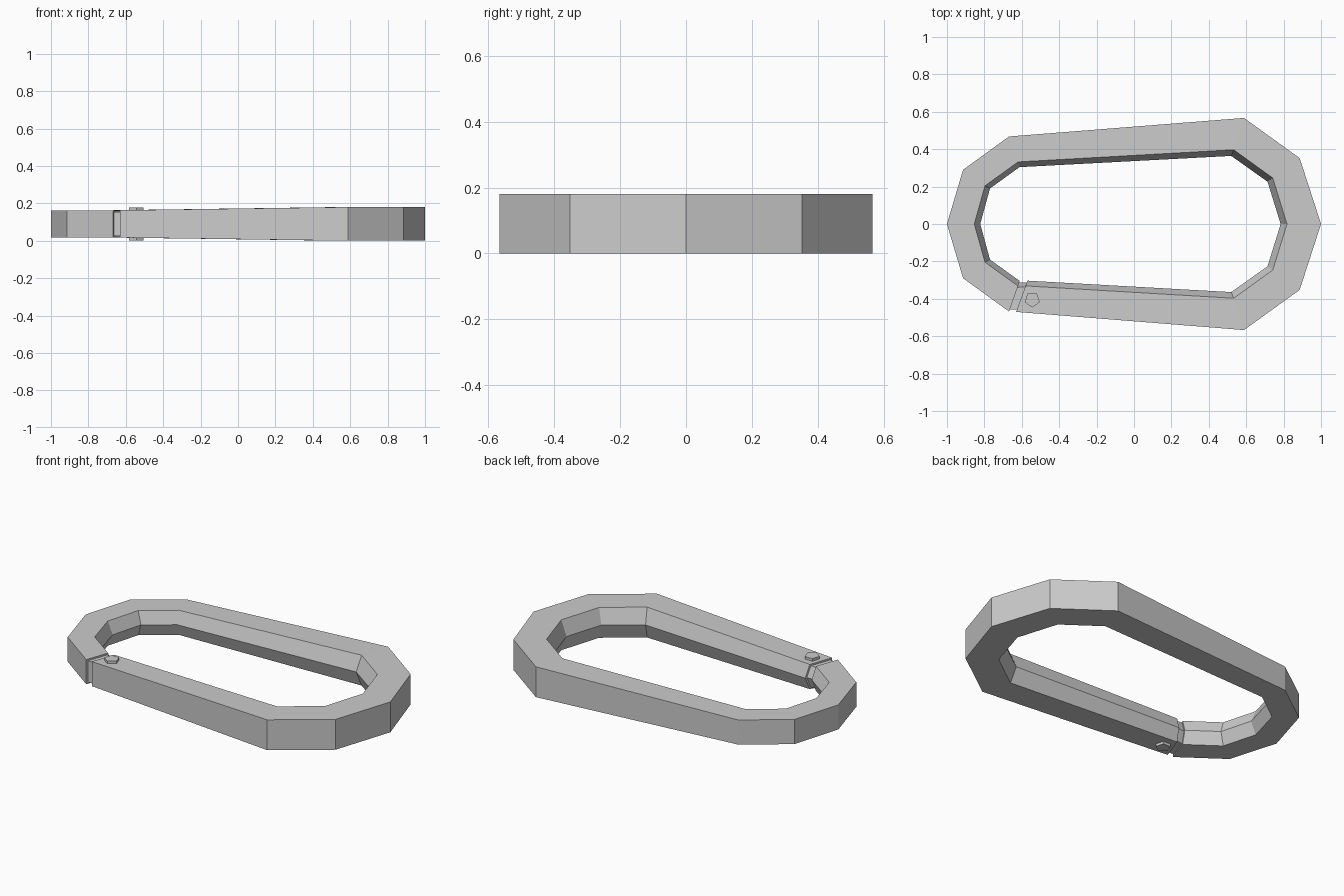
import bpy, bmesh, math

if "Cube" in bpy.data.objects:
    bpy.data.objects.remove(bpy.data.objects["Cube"], do_unlink=True)

metal = bpy.data.materials.new("brushed_grey")
metal.use_nodes = True
grey = (0.6, 0.6, 0.6, 1)
metal.diffuse_color = grey
metal.node_tree.nodes["Principled BSDF"].inputs["Base Color"].default_value = grey

MID = 0.09       # height of the centre plane
THIN, THICK = 0.073, 0.09  # half heights at the narrow and wide ends


def finish(name, bm):
    bmesh.ops.recalc_face_normals(bm, faces=bm.faces)
    mesh = bpy.data.meshes.new(name)
    bm.to_mesh(mesh)
    bm.free()
    mesh.materials.append(metal)
    obj = bpy.data.objects.new(name, mesh)
    bpy.context.collection.objects.link(obj)
    return obj


def section(outer, inner, ridge, half):
    """House-shaped cross-section with its ridge facing the opening."""
    return [(*outer, MID - half), (*outer, MID + half), (*inner, MID + half),
            (*ridge, MID), (*inner, MID - half)]


def loft(name, sections):
    bm = bmesh.new()
    rings = [[bm.verts.new(p) for p in s] for s in sections]
    for a, b in zip(rings, rings[1:]):
        for i in range(5):
            j = (i + 1) % 5
            bm.faces.new((a[i], a[j], b[j], b[i]))
    bm.faces.new(rings[0])
    bm.faces.new(rings[-1])
    return finish(name, bm)


def mirrored(station):
    return tuple((x, -y) for x, y in station[:3]) + (station[3],)


def shrunk(s, k=0.87):
    centre = [sum(p[a] for p in s) / 5 for a in range(3)]
    return [tuple(c + (v - c) * k for v, c in zip(p, centre)) for p in s]


# Back half of the loop: outer edge, inner edge, inner ridge, half height
left_tip = ((-1, 0), (-0.854, 0), (-0.822, 0), THIN)
left_bend = ((-0.914, 0.29), (-0.797, 0.204), (-0.77, 0.19), THIN)
left_corner = ((-0.668, 0.468), (-0.62, 0.332), (-0.612, 0.304), THIN)
right_corner = ((0.588, 0.567), (0.533, 0.397), (0.52, 0.364), THICK)
right_bend = ((0.886, 0.352), (0.742, 0.246), (0.714, 0.226), THICK)
right_tip = ((1, 0), (0.818, 0), (0.784, 0), THICK)

# Free end of the gate, just past the mirrored left corner
gate_end = ((-0.63, -0.47), (-0.58, -0.331), (-0.57, -0.303), THIN)

frame = [mirrored(left_corner), mirrored(left_bend), left_tip, left_bend,
         left_corner, right_corner, right_bend, right_tip,
         mirrored(right_bend), mirrored(right_corner), gate_end]
loft("frame_and_gate", [section(*s) for s in frame])

# Recessed neck bridging the gap
loft("gate_neck", [shrunk(section(*s)) for s in (mirrored(left_corner), gate_end)])

# Five-sided rivet through the end of the gate
bm = bmesh.new()
bmesh.ops.create_cone(bm, cap_ends=True, segments=5, radius1=0.042, radius2=0.042,
                      depth=0.178)
for v in bm.verts:
    v.co.z += MID
first = min(bm.verts, key=lambda v: math.hypot(v.co.x, v.co.y - 1))
turn = -math.pi / 2 - math.atan2(first.co.y, first.co.x)
for v in bm.verts:
    x, y = v.co.x, v.co.y
    v.co.x = x * math.cos(turn) - y * math.sin(turn) - 0.544
    v.co.y = x * math.sin(turn) + y * math.cos(turn) - 0.405
finish("gate_rivet", bm)
